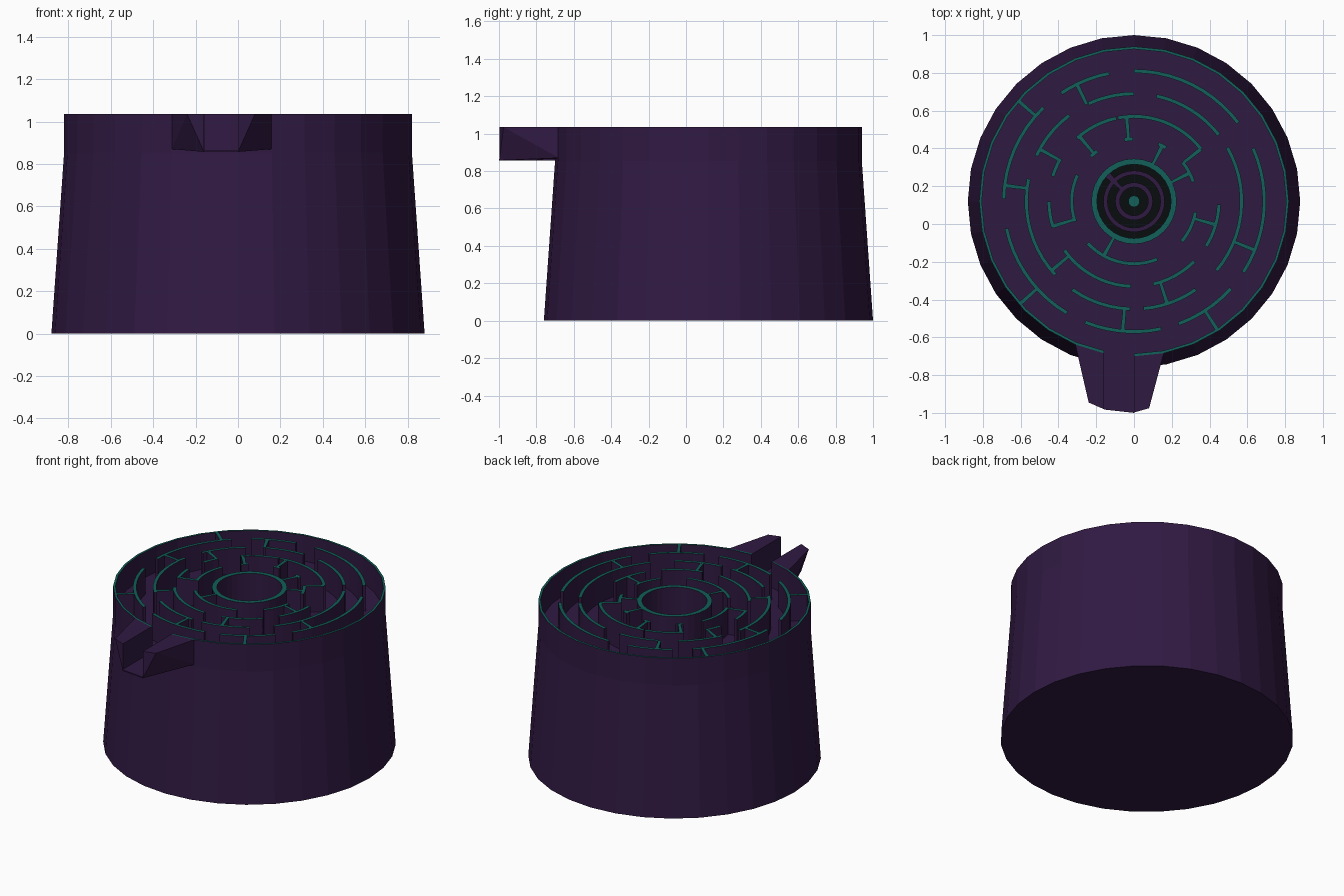
import bpy, bmesh
from math import cos, sin, radians, ceil

if "Cube" in bpy.data.objects:
    bpy.data.objects.remove(bpy.data.objects["Cube"])

CY = 0.12                    # centre of the round body
FLOOR, TOP = 0.865, 1.035    # labyrinth floor and wall top
STEP = 11.25                 # 32-sided body


def material(name, rgb):
    m = bpy.data.materials.new(name)
    m.diffuse_color = (*rgb, 1)
    m.use_nodes = True
    m.node_tree.nodes["Principled BSDF"].inputs["Base Color"].default_value = m.diffuse_color
    return m


PURPLE = material("dark_purple", (0.030, 0.010, 0.055))
TEAL = material("teal", (0.006, 0.115, 0.10))
BLACK = material("black", (0.003, 0.004, 0.004))


def polar(r, deg, z):
    return (r * cos(radians(deg)), CY + r * sin(radians(deg)), z)


def finish(name, bm, mats, cap_z=None):
    bmesh.ops.remove_doubles(bm, verts=bm.verts, dist=1e-5)
    bmesh.ops.recalc_face_normals(bm, faces=bm.faces)
    if cap_z is not None:    # colour only the flat faces at this height
        for f in bm.faces:
            if all(abs(v.co.z - cap_z) < 1e-4 for v in f.verts):
                f.material_index = 1
    me = bpy.data.meshes.new(name)
    bm.to_mesh(me)
    bm.free()
    for m in mats:
        me.materials.append(m)
    ob = bpy.data.objects.new(name, me)
    bpy.context.collection.objects.link(ob)
    return ob


def lathe(name, profile, mats, cap_z=None, closed=False):
    bm = bmesh.new()
    vs = [bm.verts.new(polar(r, 0, z)) for r, z in profile]
    pairs = list(zip(vs, vs[1:])) + ([(vs[-1], vs[0])] if closed else [])
    es = [bm.edges.new(p) for p in pairs]
    bmesh.ops.spin(bm, geom=vs + es, cent=(0, CY, 0), axis=(0, 0, 1),
                   angle=radians(360), steps=32)
    bmesh.ops.dissolve_degenerate(bm, edges=bm.edges, dist=1e-6)
    return finish(name, bm, mats, cap_z)


def add_arc(bm, r0, r1, a0, a1, z0=FLOOR - 0.005, z1=TOP, step=STEP / 2):
    n = max(1, ceil((a1 - a0) / step - 1e-6))
    rows = []
    for i in range(n + 1):
        a = a0 + (a1 - a0) * i / n
        rows.append([bm.verts.new(polar(r, a, z)) for r, z in
                     ((r0, z0), (r1, z0), (r1, z1), (r0, z1))])
    for p, q in zip(rows, rows[1:]):
        for k in range(4):
            j = (k + 1) % 4
            bm.faces.new((p[k], p[j], q[j], q[k]))
    bm.faces.new(rows[0])
    bm.faces.new(rows[-1][::-1])


def add_prism(bm, pts_bottom, pts_top):
    lo = [bm.verts.new(p) for p in pts_bottom]
    hi = [bm.verts.new(p) for p in pts_top]
    bm.faces.new(lo[::-1])
    bm.faces.new(hi)
    for i in range(len(lo)):
        j = (i + 1) % len(lo)
        bm.faces.new((lo[i], lo[j], hi[j], hi[i]))


# Tapered body with a central well
lathe("tapered_body", [(0, 0.02), (0.2, 0.02), (0.2, FLOOR), (0.82, FLOOR),
                       (0.82, 0.855), (0.88, 0.0), (0, 0.0)],
      [PURPLE, BLACK], cap_z=0.02)

# Thick rim around the well
lathe("well_rim", [(0.196, FLOOR - 0.005), (0.226, FLOOR - 0.005),
                   (0.226, TOP), (0.196, TOP)], [PURPLE, TEAL], TOP, closed=True)

# Outer wall, open for one side at the spout
bm = bmesh.new()
add_arc(bm, 0.806, 0.82, -90, 258.75, step=STEP)
finish("outer_wall", bm, [PURPLE, TEAL], TOP)

# Curved labyrinth walls: radius -> angle spans
ARCS = {
    0.69: [(37, 90), (-33, 24), (-70, -42), (-112, -78), (-168, -121),
           (134, 179), (101, 124)],
    0.57: [(38, 78), (-40, 30), (-85, -55), (-125, -92), (168, 223),
           (127, 155), (90, 115)],
    0.45: [(38, 101), (102, 132), (150, 163), (180, 198), (215, 268),
           (-77, -45), (-32, -2)],
    0.33: [(18, 39), (59, 67), (91, 99), (126, 134), (155, 199),
           (222, 292), (-40, -10)],
}
bm = bmesh.new()
for r, spans in ARCS.items():
    for a0, a1 in spans:
        add_arc(bm, r - 0.01, r + 0.01, a0, a1)
finish("curved_walls", bm, [PURPLE, TEAL], TOP)

# Short radial walls: angle, inner radius, outer radius
STUBS = [(139, .69, .81), (222, .69, .81), (-57, .69, .81),
         (116, .57, .69), (173, .57, .69), (-95, .57, .69), (-22, .57, .69),
         (151, .45, .57), (220, .45, .57), (-72, .45, .57),
         (95, .33, .45), (130, .33, .45), (38, .33, .45), (197, .33, .45),
         (-16, .33, .45), (27, .22, .33), (63, .22, .33), (241, .22, .33)]
bm = bmesh.new()
for a, r0, r1 in STUBS:
    half = 0.57 / ((r0 + r1) / 2)     # half width in degrees, about 0.01 units
    add_arc(bm, r0, r1, a - half, a + half, z1=TOP - 0.0005)
finish("radial_walls", bm, [PURPLE, TEAL], TOP - 0.0005)

# Pouring spout: floor plus two wedge-shaped side walls
B = [polar(0.815, -90 - STEP * k, 0) for k in (-1, 0, 1, 2)]


def at(p, z):
    return (p[0], p[1], z)


tip = [(0.08, -0.975), (0.0, -0.998), (-0.16, -0.98), (-0.24, -0.945)]
bm = bmesh.new()
quad = [B[2], B[1], (0.0, -1.0), (-0.16, -0.982)]
add_prism(bm, [at(p, 0.857) for p in quad], [at(p, FLOOR) for p in quad])
for inner, outer in ((1, 0), (2, 3)):
    ti, to, bi, bo = tip[inner], tip[outer], B[inner], B[outer]
    add_prism(bm, [at(bi, 0.865), at(bo, 0.87), at(ti, 0.857)],
              [at(bi, TOP), at(bo, TOP), at(ti, TOP)])
    # outward flare from the foot of the tip to its top corner
    add = [bm.verts.new(p) for p in (at(ti, 0.857), at(ti, TOP), at(to, TOP),
                                     at(bo, TOP), at(bo, 0.87))]
    foot, a, b, c, d = add
    for f in ((foot, a, b), (foot, b, d), (b, c, d), (a, c, b)):
        bm.faces.new(f)
finish("pouring_spout", bm, [PURPLE])

# Drain grate at the bottom of the well: rings, spoke and centre stud
for name, r0, r1 in (("drain_ring_outer", 0.14, 0.163),
                     ("drain_ring_inner", 0.075, 0.1)):
    lathe(name, [(r0, 0.015), (r1, 0.015), (r1, 0.04), (r0, 0.04)],
          [PURPLE], closed=True)
bm = bmesh.new()
add_arc(bm, 0.075, 0.2, 130, 140, 0.015, 0.039)
finish("drain_spoke", bm, [PURPLE])
lathe("drain_stud", [(0, 0.015), (0.03, 0.015), (0.03, 0.05), (0, 0.05)],
      [PURPLE, TEAL], 0.05)
